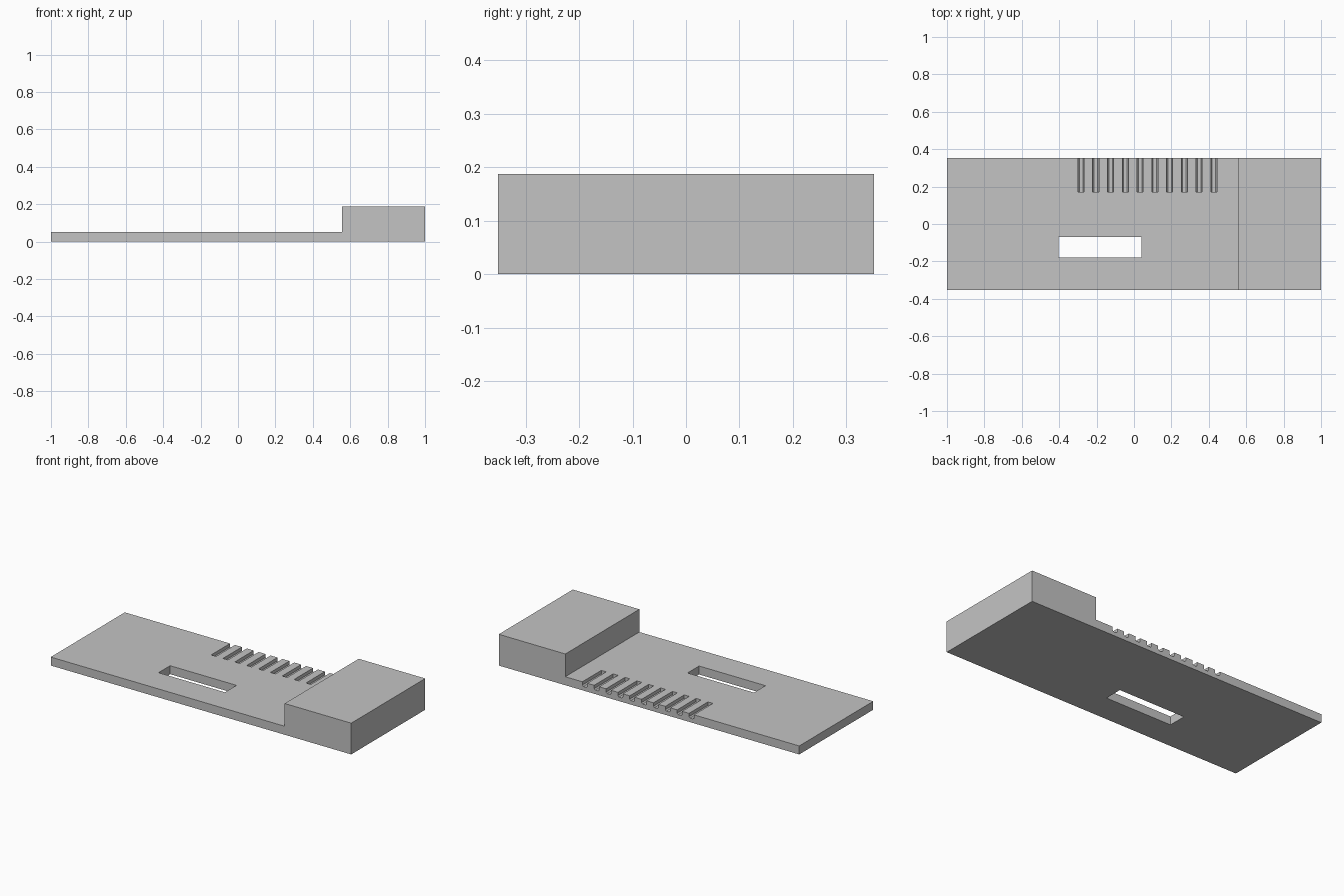
import bpy
import bmesh

if "Cube" in bpy.data.objects:
    bpy.data.objects.remove(bpy.data.objects["Cube"])

grey = bpy.data.materials.new("light_grey")
grey.diffuse_color = (0.55, 0.55, 0.55, 1)
grey.use_nodes = True
grey.node_tree.nodes["Principled BSDF"].inputs["Base Color"].default_value = grey.diffuse_color


def extrude_profiles(name, profiles, y0, y1):
    """Closed x/z outlines extruded from y0 to y1 into one object."""
    bm = bmesh.new()
    for outline in profiles:
        face = bm.faces.new([bm.verts.new((x, y0, z)) for x, z in outline])
        new = bmesh.ops.extrude_face_region(bm, geom=[face])["geom"]
        verts = [g for g in new if isinstance(g, bmesh.types.BMVert)]
        bmesh.ops.translate(bm, verts=verts, vec=(0, y1 - y0, 0))
    bmesh.ops.recalc_face_normals(bm, faces=bm.faces)
    mesh = bpy.data.meshes.new(name)
    bm.to_mesh(mesh)
    bm.free()
    mesh.materials.append(grey)
    obj = bpy.data.objects.new(name, mesh)
    bpy.context.collection.objects.link(obj)
    return obj


def cut(target, cutter):
    """Subtract the cutter from the target, then discard it."""
    cutter.hide_render = True
    mod = target.modifiers.new("cut", "BOOLEAN")
    mod.operation = "DIFFERENCE"
    mod.solver = "EXACT"
    mod.object = cutter
    bpy.context.view_layer.objects.active = target
    bpy.ops.object.modifier_apply(modifier=mod.name)
    bpy.data.objects.remove(cutter)


T = 0.051  # plate thickness

# Thin plate with a raised block at its right end
body = extrude_profiles("stepped_plate", [[
    (-1, 0), (1, 0), (1, 0.188), (0.557, 0.188), (0.557, T), (-1, T)]], -0.352, 0.352)

# Long slot through the plate
cut(body, extrude_profiles("slot_cutter", [[
    (-0.403, -0.1), (0.039, -0.1), (0.039, 0.1), (-0.403, 0.1)]], -0.18, -0.07))

# Row of ten shallow grooves with bevelled floors, open at the back edge
w, floor, bevel = 0.0165, T - 0.027, 0.007
grooves = []
for i in range(10):
    x = -0.283 + 0.0789 * i
    grooves.append([(x - w, 0.1), (x - w, floor + bevel), (x - w + bevel, floor),
                    (x + w - bevel, floor), (x + w, floor + bevel), (x + w, 0.1)])
cut(body, extrude_profiles("groove_cutter", grooves, 0.172, 0.5))
